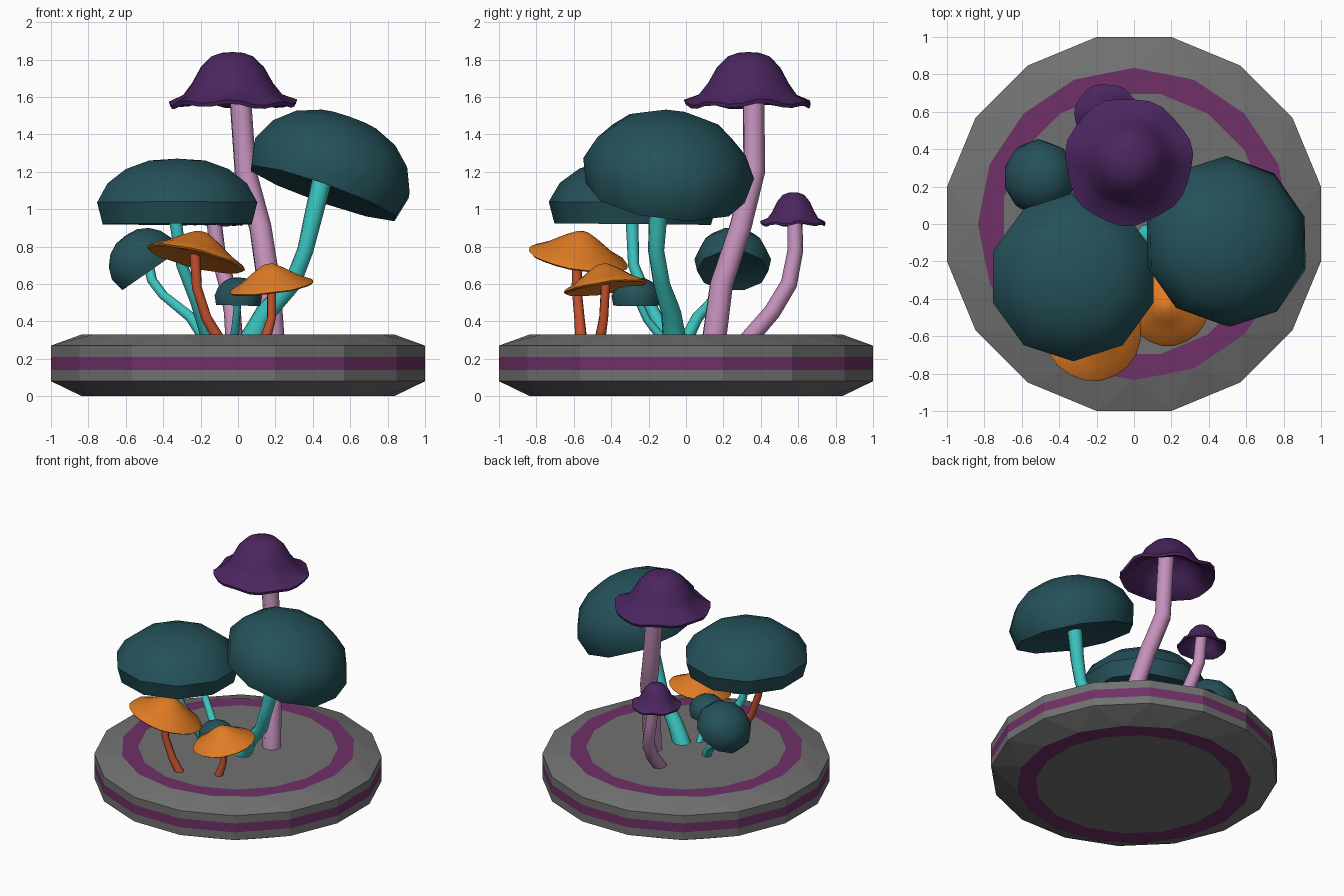
import bpy, bmesh, math
from mathutils import Vector, Matrix

if "Cube" in bpy.data.objects:
    bpy.data.objects.remove(bpy.data.objects["Cube"])


def material(name, rgb):
    m = bpy.data.materials.new(name)
    m.diffuse_color = (*rgb, 1)
    m.use_nodes = True
    m.node_tree.nodes["Principled BSDF"].inputs["Base Color"].default_value = m.diffuse_color
    return m


STONE = material("stone grey", (0.165, 0.165, 0.165))
BAND = material("band magenta", (0.16, 0.03, 0.135))
TEAL = material("dark teal", (0.018, 0.082, 0.10))
TURQ = material("turquoise", (0.045, 0.55, 0.52))
PURPLE = material("deep purple", (0.07, 0.019, 0.117))
PINK = material("lilac pink", (0.55, 0.28, 0.50))
ORANGE = material("orange", (0.75, 0.20, 0.018))
RUST = material("rust red", (0.55, 0.08, 0.026))


def finish(name, bm, mats, smooth=None):
    bmesh.ops.recalc_face_normals(bm, faces=bm.faces)
    me = bpy.data.meshes.new(name)
    bm.to_mesh(me)
    bm.free()
    for m in mats:
        me.materials.append(m)
    ob = bpy.data.objects.new(name, me)
    bpy.context.collection.objects.link(ob)
    if smooth:
        select(ob)
        bpy.ops.object.shade_smooth_by_angle(angle=math.radians(smooth))
    return ob


def select(ob):
    bpy.ops.object.select_all(action='DESELECT')
    ob.select_set(True)
    bpy.context.view_layer.objects.active = ob


def base():
    """16-sided disc; rings may be turned half a step, giving faceted bevels."""
    n, big = 16, 1 / math.cos(math.pi / 16)
    # radius, height, half-step turn, material of the strip leading to it
    rows = [(0.70, 0, 0.5, 0), (0.835, 0, 0, 1), (big, 0.08, 0.5, 0),
            (big, 0.14, 0.5, 0), (big, 0.21, 0.5, 1), (big, 0.27, 0.5, 0),
            (0.835, 0.33, 0, 0), (0.71, 0.33, 0.5, 1)]
    bm = bmesh.new()
    rings = []
    for r, z, t, _ in rows:
        rings.append([bm.verts.new((r * math.cos((i + t) * math.tau / n),
                                    r * math.sin((i + t) * math.tau / n), z)) for i in range(n)])
    for k in range(1, len(rows)):
        a, b = rings[k - 1], rings[k]
        ta, tb = rows[k - 1][2], rows[k][2]
        for i in range(n):
            j = (i + 1) % n
            if ta == tb:
                faces = [(a[i], a[j], b[j], b[i])]
            elif ta < tb:
                faces = [(a[i], a[j], b[i]), (b[i], a[j], b[j])]
            else:
                faces = [(b[i], b[j], a[i]), (a[i], b[j], a[j])]
            for f in faces:
                bm.faces.new(f).material_index = rows[k][3]
    bm.faces.new(rings[0])
    bm.faces.new(rings[-1])
    finish("base", bm, [STONE, BAND])


def cap(name, profile, sides, centre, axis, R, H, mat, wave=0, lobes=7, smooth=40):
    """Lathe a profile of (radius, height) fractions and tilt it along an axis."""
    bm = bmesh.new()
    rings = []
    for r, h in profile:
        if r == 0:
            rings.append([bm.verts.new((0, 0, h * H))])
            continue
        ring = []
        for i in range(sides):
            a = (i + 0.5) * math.tau / sides
            w = wave * r ** 4 * (math.sin(lobes * a) + 0.6 * math.sin(3 * a + 1))
            rr = r * R * (1 + 0.6 * w)
            ring.append(bm.verts.new((rr * math.cos(a), rr * math.sin(a), h * H + w * R)))
        rings.append(ring)
    for p, q in zip(rings, rings[1:]):
        for i in range(sides):
            j = (i + 1) % sides
            if len(p) == 1:
                bm.faces.new((p[0], q[i], q[j]))
            elif len(q) == 1:
                bm.faces.new((p[i], p[j], q[0]))
            else:
                bm.faces.new((p[i], p[j], q[j], q[i]))
    rot = Vector((0, 0, 1)).rotation_difference(Vector(axis)).to_matrix().to_4x4()
    bm.transform(Matrix.Translation(centre) @ rot)
    finish(name, bm, [mat], smooth)


def stem(name, pts, radii, mat):
    """Bent tapering tube through the points."""
    cu = bpy.data.curves.new(name, 'CURVE')
    cu.dimensions = '3D'
    cu.bevel_depth = 1
    cu.bevel_resolution = 2
    cu.use_fill_caps = True
    sp = cu.splines.new('POLY')
    sp.points.add(len(pts) - 1)
    for i, p in enumerate(pts):
        sp.points[i].co = (*p, 1)
        t = i / (len(pts) - 1) * (len(radii) - 1)
        k = min(int(t), len(radii) - 2)
        sp.points[i].radius = radii[k] + (radii[k + 1] - radii[k]) * (t - k)
    cu.materials.append(mat)
    ob = bpy.data.objects.new(name, cu)
    bpy.context.collection.objects.link(ob)
    select(ob)
    bpy.ops.object.convert(target='MESH')
    bpy.ops.object.shade_smooth_by_angle(angle=math.radians(60))


DOME = [(0, 1), (0.35, 0.97), (0.64, 0.84), (0.87, 0.62), (1, 0.33), (0.93, 0), (0.6, 0.08), (0, 0.13)]
BELL = [(0, 1), (0.17, 0.985), (0.33, 0.92), (0.5, 0.72), (0.64, 0.42), (0.78, 0.2), (1, 0.07),
        (0.98, 0), (0.76, 0.1), (0.6, 0.32), (0.42, 0.6), (0, 0.75)]
CONE = [(0, 1), (0.13, 0.97), (0.35, 0.75), (0.7, 0.33), (0.96, 0.1), (1, 0.02), (0.96, -0.04),
        (0.6, 0.05), (0, 0.12)]

base()

# Round teal mushrooms
cap("teal_cap_right", DOME, 10, (0.455, -0.11, 1.085), (0.33, 0.12, 0.94), 0.46, 0.43, TEAL)
stem("teal_stem_right", [(0.07, -0.06, 0.3), (0.15, -0.08, 0.45), (0.29, -0.13, 0.6), (0.36, -0.16, 0.78),
                         (0.40, -0.15, 0.95), (0.45, -0.12, 1.16)], [0.065, 0.042, 0.055], TURQ)
cap("teal_cap_left", DOME, 10, (-0.325, -0.285, 0.92), (0.0, 0.01, 1), 0.45, 0.35, TEAL)
stem("teal_stem_left", [(-0.15, -0.10, 0.3), (-0.22, -0.2, 0.5), (-0.30, -0.28, 0.7),
                        (-0.34, -0.29, 0.98)], [0.045, 0.028, 0.035], TURQ)
cap("teal_cap_leaning", DOME, 10, (-0.47, 0.25, 0.67), (-0.57, 0.0, 0.82), 0.205, 0.23, TEAL)
stem("teal_stem_leaning", [(-0.17, 0.0, 0.3), (-0.25, 0.06, 0.42), (-0.40, 0.17, 0.54),
                           (-0.46, 0.22, 0.62), (-0.48, 0.25, 0.71)], [0.035, 0.026, 0.028], TURQ)
cap("teal_cap_tiny", DOME, 10, (0.0, -0.265, 0.485), (0.03, 0, 1), 0.133, 0.15, TEAL)
stem("teal_stem_tiny", [(-0.02, -0.12, 0.3), (-0.01, -0.21, 0.41), (0, -0.26, 0.52)],
     [0.025, 0.02, 0.02], TURQ)

# Bell-shaped purple mushrooms
cap("purple_cap_tall", BELL, 28, (-0.03, 0.335, 1.55), (0.0, 0.0, 1), 0.34, 0.29, PURPLE, 0.035)
stem("purple_stem_tall", [(0.185, 0.15, 0.3), (0.165, 0.19, 0.6), (0.12, 0.29, 0.9),
                          (0.04, 0.365, 1.2), (0.0, 0.36, 1.77)], [0.068, 0.062, 0.06], PINK)
cap("purple_cap_small", BELL, 28, (-0.145, 0.575, 0.915), (0.0, 0.0, 1), 0.175, 0.175, PURPLE, 0.04)
stem("purple_stem_small", [(-0.02, 0.33, 0.3), (-0.03, 0.46, 0.45), (-0.06, 0.55, 0.6),
                           (-0.11, 0.585, 0.78), (-0.14, 0.58, 1.04)], [0.047, 0.045, 0.04], PINK)

# Shallow orange mushrooms
cap("orange_cap_left", CONE, 20, (-0.225, -0.575, 0.735), (0.23, 0.17, 0.96), 0.27, 0.15, ORANGE, 0.01)
stem("orange_stem_left", [(-0.10, -0.56, 0.3), (-0.17, -0.57, 0.42), (-0.22, -0.585, 0.58),
                          (-0.23, -0.58, 0.76)], [0.032, 0.026, 0.028], RUST)
cap("orange_cap_right", CONE, 20, (0.18, -0.43, 0.58), (-0.13, -0.13, 0.98), 0.225, 0.13, ORANGE, 0.01)
stem("orange_stem_right", [(0.145, -0.46, 0.3), (0.18, -0.44, 0.42), (0.18, -0.43, 0.60)],
     [0.03, 0.025, 0.025], RUST)
